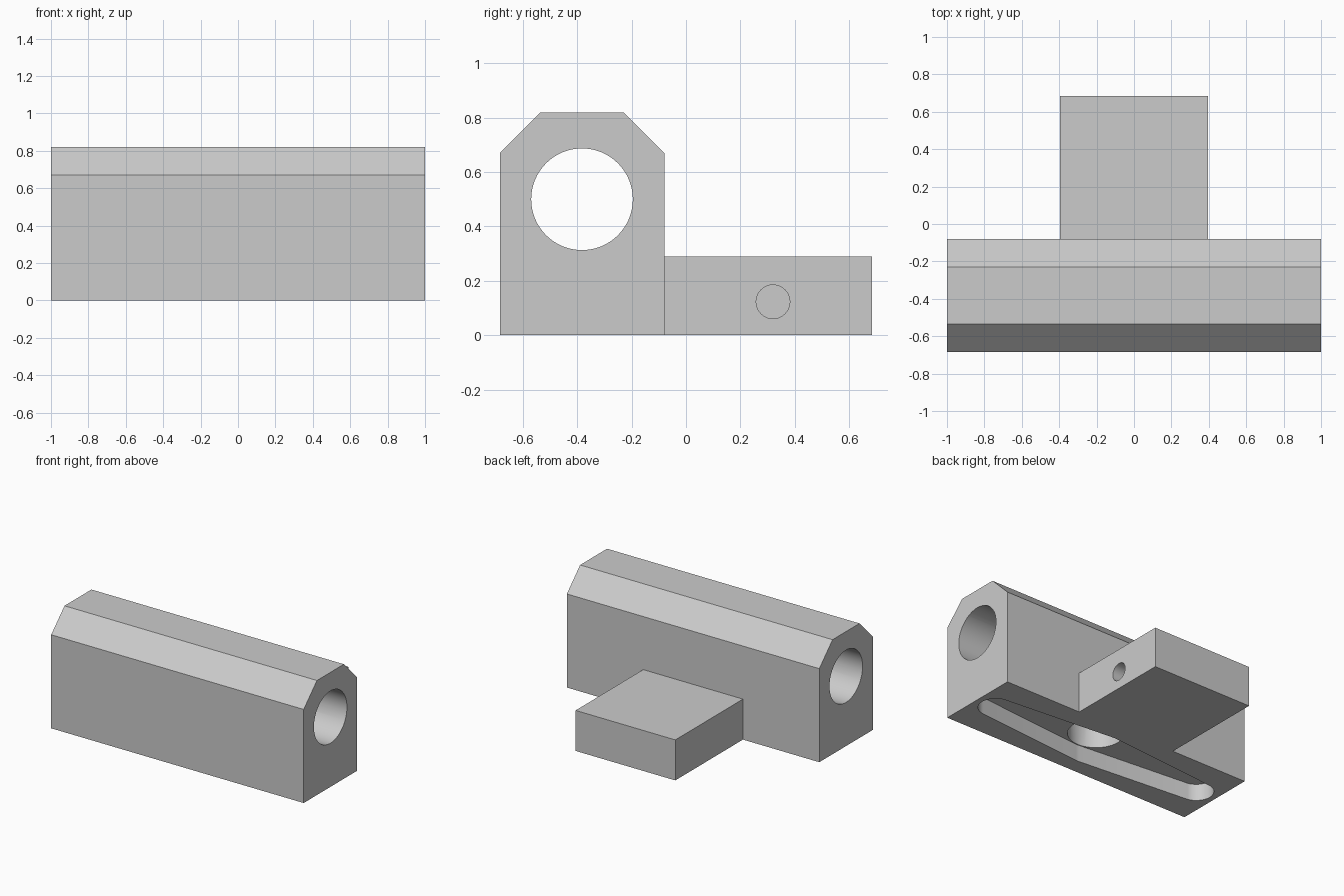
import bpy, bmesh
from math import pi, cos, sin, acos
from mathutils import Matrix, Vector

if "Cube" in bpy.data.objects:
    bpy.data.objects.remove(bpy.data.objects["Cube"], do_unlink=True)

grey = bpy.data.materials.new("plain grey")
grey.use_nodes = True
grey.diffuse_color = (0.6, 0.6, 0.6, 1)
grey.node_tree.nodes["Principled BSDF"].inputs["Base Color"].default_value = (0.6, 0.6, 0.6, 1)


def prism(name, outline, start, end, axis):
    """Extrude a 2D outline: (y, z) along x, or (x, y) along z."""
    bm = bmesh.new()
    if axis == "x":
        verts = [bm.verts.new((start, a, b)) for a, b in outline]
        move = Vector((end - start, 0, 0))
    else:
        verts = [bm.verts.new((a, b, start)) for a, b in outline]
        move = Vector((0, 0, end - start))
    face = bm.faces.new(verts)
    out = bmesh.ops.extrude_face_region(bm, geom=[face])
    bmesh.ops.translate(bm, vec=move, verts=[g for g in out["geom"] if isinstance(g, bmesh.types.BMVert)])
    bmesh.ops.recalc_face_normals(bm, faces=bm.faces)
    mesh = bpy.data.meshes.new(name)
    bm.to_mesh(mesh)
    bm.free()
    mesh.materials.append(grey)
    obj = bpy.data.objects.new(name, mesh)
    bpy.context.collection.objects.link(obj)
    return obj


def arc(cx, cy, r, a0, a1, n):
    return [(cx + r * cos(a0 + (a1 - a0) * i / n), cy + r * sin(a0 + (a1 - a0) * i / n)) for i in range(n)]


def circle(cx, cy, r, n=64):
    return arc(cx, cy, r, 0, 2 * pi, n)


front, back, top, shoulder, chamfer = -0.685, -0.08, 0.82, 0.67, 0.15
mid = (front + back) / 2

# Long housing with chamfered top edges
body = prism("housing", [(front, 0), (back, 0), (back, shoulder), (back - chamfer, top),
                         (front + chamfer, top), (front, shoulder)], -1, 1, "x")

# Rear mounting tab
tab = prism("mounting_tab", [(back - 0.05, 0), (-front, 0), (-front, 0.29), (back - 0.05, 0.29)],
            -0.395, 0.395, "x")

# Tapered double-arm pocket in the underside
big, small, reach = 0.19, 0.115, 0.845
t = acos((big - small) / reach)
pocket_outline = (arc(0, mid, big, t, pi - t, 4) + arc(-reach, mid, small, pi - t, pi + t, 24)
                  + arc(0, mid, big, pi + t, 2 * pi - t, 4) + arc(reach, mid, small, -t, t, 24))

cuts = [
    prism("shaft_bore", circle(mid, 0.5, 0.187), -1.1, 1.1, "x"),
    prism("arm_pocket", pocket_outline, -0.1, 0.12, "z"),
    prism("hub_hole", circle(0, mid, 0.184), 0.06, 0.5, "z"),
    prism("tab_pin_hole", circle(0.32, 0.123, 0.062, 40), 0.0, 0.5, "x"),
]

# Join the tab, then cut each opening
for tool in [tab] + cuts:
    mod = body.modifiers.new(tool.name, "BOOLEAN")
    mod.operation = "UNION" if tool is tab else "DIFFERENCE"
    mod.solver = "EXACT"
    mod.object = tool
    tool.hide_render = True

depsgraph = bpy.context.evaluated_depsgraph_get()
result = bpy.data.meshes.new_from_object(body.evaluated_get(depsgraph))
body.modifiers.clear()
body.data = result
for tool in [tab] + cuts:
    bpy.data.objects.remove(tool, do_unlink=True)

# Smooth round walls, keep hard edges
for obj in bpy.context.selected_objects:
    obj.select_set(False)
body.select_set(True)
bpy.context.view_layer.objects.active = body
bpy.ops.object.shade_smooth_by_angle(angle=pi / 6)
